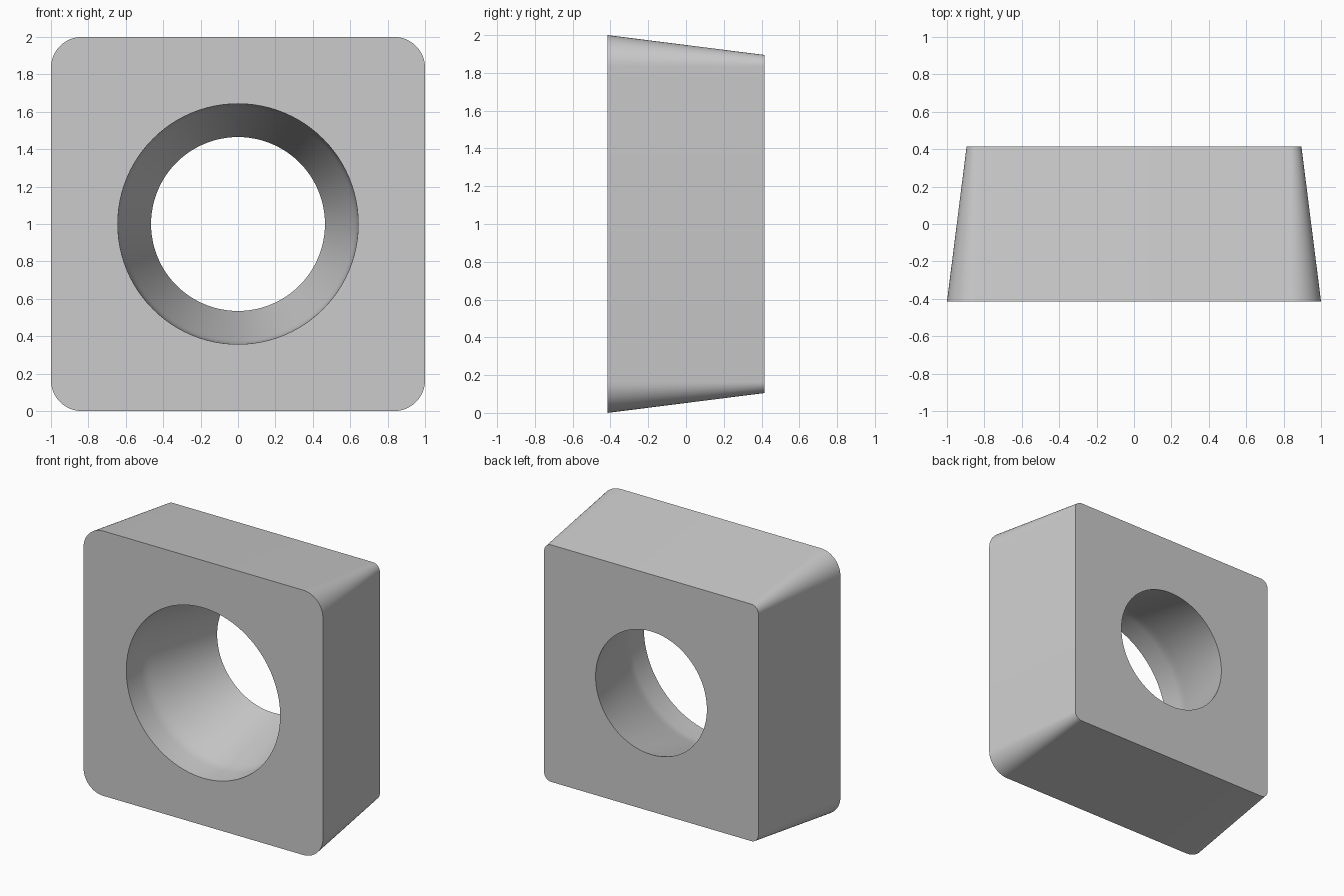
import bpy, bmesh
from math import cos, sin, pi, radians

if "Cube" in bpy.data.objects:
    bpy.data.objects.remove(bpy.data.objects["Cube"])

HALF_DEPTH = 0.415


def loft(name, rings):
    """Closed solid through a list of equal-length vertex rings."""
    bm = bmesh.new()
    loops = [[bm.verts.new(p) for p in ring] for ring in rings]
    n = len(loops[0])
    for a, b in zip(loops, loops[1:]):
        for i in range(n):
            j = (i + 1) % n
            bm.faces.new((a[i], a[j], b[j], b[i]))
    bm.faces.new(loops[0])
    bm.faces.new(loops[-1])
    bmesh.ops.recalc_face_normals(bm, faces=bm.faces)
    mesh = bpy.data.meshes.new(name)
    bm.to_mesh(mesh)
    bm.free()
    obj = bpy.data.objects.new(name, mesh)
    bpy.context.collection.objects.link(obj)
    return obj


def rounded_square(y, radius, centre=0.835, steps=12):
    pts = []
    for k, (sx, sz) in enumerate([(1, 1), (-1, 1), (-1, -1), (1, -1)]):
        for i in range(steps + 1):
            a = (k + i / steps) * pi / 2
            pts.append((sx * centre + radius * cos(a), y,
                        1 + sz * centre + radius * sin(a)))
    return pts


def circle(y, r, n=96):
    return [(r * cos(2 * pi * i / n), y, 1 + r * sin(2 * pi * i / n)) for i in range(n)]


# Tapered block with conical corners, wide face to the front
insert = loft("tapered_block", [rounded_square(-HALF_DEPTH, 0.165),
                                rounded_square(HALF_DEPTH, 0.06)])

# Screw hole: nearly straight mouth, soft shoulder, cone to the back
profile = [(-0.515, 0.646), (-0.415, 0.643), (-0.25, 0.637), (-0.215, 0.633),
           (-0.18, 0.625), (-0.14, 0.614), (0.415, 0.465), (0.515, 0.438)]
cutter = loft("hole_cutter", [circle(y, r) for y, r in profile])
cutter.hide_render = True

cut = insert.modifiers.new("screw_hole", 'BOOLEAN')
cut.operation = 'DIFFERENCE'
cut.solver = 'EXACT'
cut.object = cutter
bpy.context.view_layer.objects.active = insert
insert.select_set(True)
cutter.select_set(False)
bpy.ops.object.modifier_apply(modifier=cut.name)
bpy.data.objects.remove(cutter)

# Smooth shading with crisp rims
bpy.ops.object.shade_smooth_by_angle(angle=radians(30))
